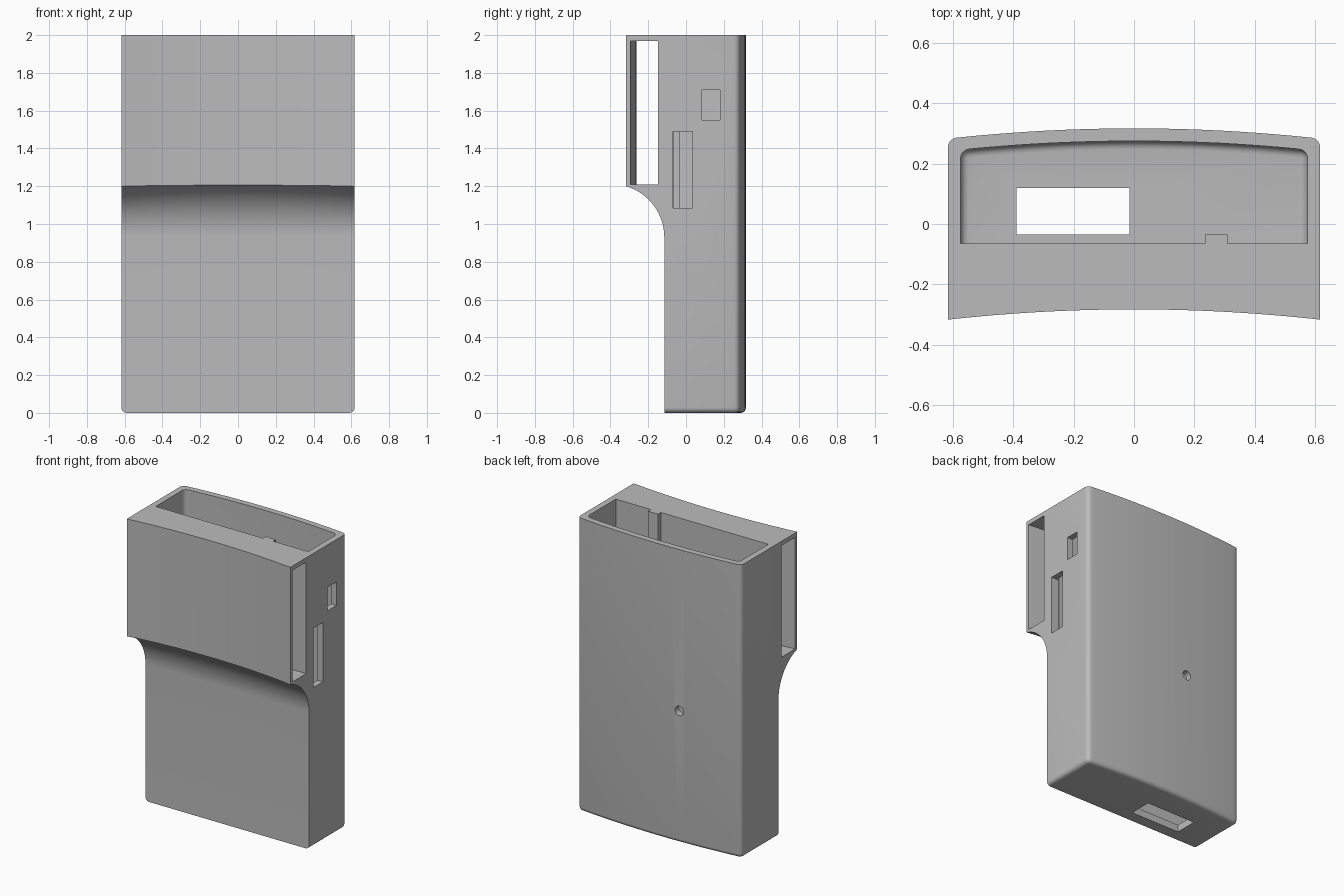
import bpy, bmesh, math

cube = bpy.data.objects.get("Cube")
if cube:
    bpy.data.objects.remove(cube, do_unlink=True)

HALF = 0.617   # half width of the case
BOW = 0.034    # depth of the curve across the width

grey = bpy.data.materials.new("plain grey")
grey.use_nodes = True
grey.diffuse_color = (0.5, 0.5, 0.5, 1)
grey.node_tree.nodes["Principled BSDF"].inputs["Base Color"].default_value = (0.5, 0.5, 0.5, 1)


def make_object(name, bm):
    bmesh.ops.recalc_face_normals(bm, faces=bm.faces[:])
    mesh = bpy.data.meshes.new(name)
    bm.to_mesh(mesh)
    bm.free()
    mesh.materials.append(grey)
    obj = bpy.data.objects.new(name, mesh)
    bpy.context.collection.objects.link(obj)
    return obj


def bowed(y_mid, half, steps=24):
    """Points along a shallow curve, from +x to -x."""
    xs = [half - 2 * half * i / steps for i in range(steps + 1)]
    return [(x, y_mid - BOW * (x / HALF) ** 2) for x in xs]


def prism(name, plan, z0, z1, fillet=0.0):
    """Upright prism; optionally round the rear corners and lower rim."""
    bm = bmesh.new()
    face = bm.faces.new([bm.verts.new((x, y, z0)) for x, y in plan])
    grown = bmesh.ops.extrude_face_region(bm, geom=[face], use_keep_orig=True)
    top = [v for v in grown["geom"] if isinstance(v, bmesh.types.BMVert)]
    bmesh.ops.translate(bm, verts=top, vec=(0, 0, z1 - z0))
    bmesh.ops.recalc_face_normals(bm, faces=bm.faces[:])
    if fillet:
        edges = []
        for e in bm.edges:
            a, b = e.verts
            mid = (a.co + b.co) / 2
            rim = a.co.z < z0 + 0.001 and b.co.z < z0 + 0.001 and mid.y > -0.03
            corner = abs(a.co.z - b.co.z) > 0.5 and abs(mid.x) > HALF * 0.92 and mid.y > 0.1
            if rim or corner:
                edges.append(e)
        bmesh.ops.bevel(bm, geom=edges, offset=fillet, segments=5, profile=0.5,
                        affect='EDGES', clamp_overlap=False)
    return make_object(name, bm)


def box(name, x0, x1, y0, y1, z0, z1):
    return prism(name, [(x0, y0), (x1, y0), (x1, y1), (x0, y1)], z0, z1)


def step_cutter():
    """Scoop below the front overhang, lofted across the width."""
    radius, base, wall = 0.281, 0.93, -0.115
    arc = [(wall - radius + radius * math.cos(a), base + radius * math.sin(a))
           for a in (math.pi / 2 * i / 20 for i in range(21))]
    profile = [(-0.6, -0.1), (wall, -0.1)] + arc + [(-0.6, base + radius)]
    bm = bmesh.new()
    rows = []
    for i in range(25):
        x = -0.66 + 1.32 * i / 24
        lift = 0.02 * (1 - (x / HALF) ** 2)
        rows.append([bm.verts.new((x, y, z + lift * max(0, (z - base) / radius)))
                     for y, z in profile])
    n = len(profile)
    for r, s in zip(rows, rows[1:]):
        for j in range(n):
            k = (j + 1) % n
            bm.faces.new((r[j], r[k], s[k], s[j]))
    bm.faces.new(rows[0])
    bm.faces.new(rows[-1])
    return make_object("step_cutter", bm)


# Case: bowed back, hollow-bowed front, rounded rear corners and lower rim
case = prism("case", bowed(0.317, HALF) + bowed(-0.283, HALF)[::-1], 0, 2, 0.028)

# Open pocket, with a guide rib left standing on its front wall
pocket_half = 0.575
rib = [(0.235, -0.065), (0.235, -0.035), (0.31, -0.035), (0.31, -0.065)]
pocket_plan = (bowed(0.275, pocket_half) + [(-pocket_half, -0.065)]
               + rib + [(pocket_half, -0.065)])

cutters = [
    step_cutter(),
    prism("pocket_cutter", pocket_plan, 0.05, 2.1, 0.028),
    # Curved slot right across the front overhang
    prism("front_slot_cutter", bowed(-0.261, 0.66) + [(-0.66, -0.147), (0.66, -0.147)],
          1.21, 1.97),
    # Side ports and the floor opening
    box("small_port_cutter", 0.56, 0.7, 0.085, 0.18, 1.55, 1.71),
    box("long_port_cutter", 0.56, 0.7, -0.07, 0.035, 1.085, 1.49),
    box("floor_port_cutter", -0.39, -0.015, -0.035, 0.12, -0.1, 0.1),
]

# Round hole in the back wall
bm = bmesh.new()
bmesh.ops.create_cone(bm, cap_ends=True, segments=24, radius1=0.032, radius2=0.032, depth=0.2)
hole = make_object("back_hole_cutter", bm)
hole.rotation_euler.x = math.pi / 2
hole.location = (-0.17, 0.31, 0.9)
cutters.append(hole)
bpy.context.view_layer.update()

# Cut everything out of the case
bpy.ops.object.select_all(action='DESELECT')
bpy.context.view_layer.objects.active = case
case.select_set(True)
for cutter in cutters:
    cutter.hide_render = True
    mod = case.modifiers.new(cutter.name, 'BOOLEAN')
    mod.operation = 'DIFFERENCE'
    mod.solver = 'EXACT'
    mod.object = cutter
    bpy.ops.object.modifier_apply(modifier=mod.name)
    bpy.data.objects.remove(cutter, do_unlink=True)

bpy.ops.object.shade_smooth_by_angle(angle=math.radians(30))
